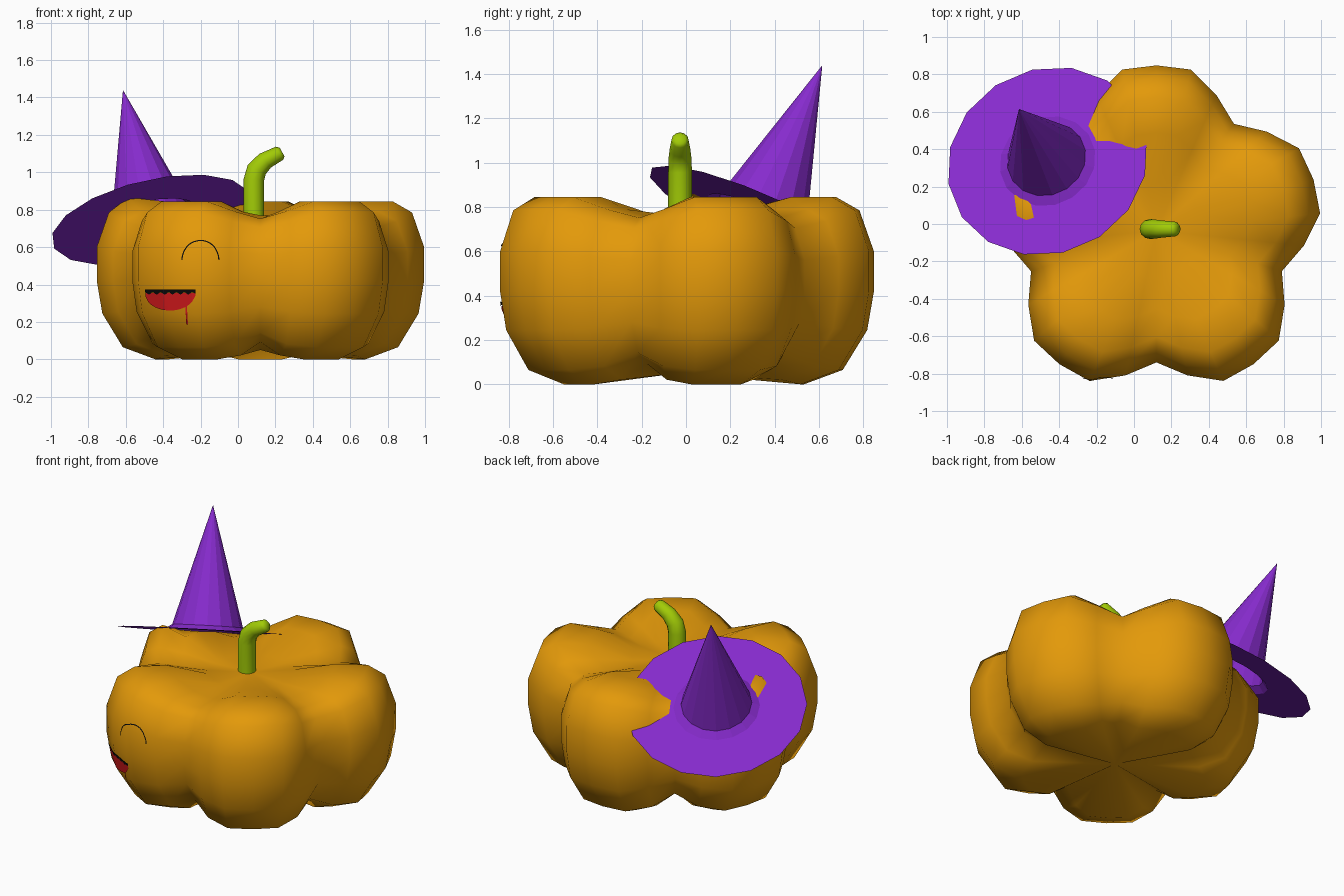
import bpy, bmesh, math
from mathutils import Vector, Matrix
from mathutils.bvhtree import BVHTree

if "Cube" in bpy.data.objects:
    bpy.data.objects.remove(bpy.data.objects["Cube"])


def material(name, rgb):
    m = bpy.data.materials.new(name)
    m.diffuse_color = (*rgb, 1)
    m.use_nodes = True
    m.node_tree.nodes["Principled BSDF"].inputs["Base Color"].default_value = m.diffuse_color
    return m


ORANGE = material("orange", (0.77, 0.32, 0.003))
PURPLE = material("purple", (0.24, 0.024, 0.61))
GREEN = material("green", (0.36, 0.6, 0.002))
RED = material("red", (0.68, 0.01, 0.012))
BLACK = material("black", (0.003, 0.003, 0.003))


def finish(name, bm, mat, smooth=None, recalc=True):
    if recalc:
        bmesh.ops.recalc_face_normals(bm, faces=bm.faces)
    me = bpy.data.meshes.new(name)
    bm.to_mesh(me)
    bm.free()
    me.materials.append(mat)
    ob = bpy.data.objects.new(name, me)
    bpy.context.collection.objects.link(ob)
    if smooth is not None:
        bpy.ops.object.select_all(action='DESELECT')
        ob.select_set(True)
        bpy.context.view_layer.objects.active = ob
        bpy.ops.object.shade_smooth_by_angle(angle=math.radians(smooth))
    return ob


def bridge(bm, a, b, closed=True):
    n = len(a)
    for i in range(n if closed else n - 1):
        j = (i + 1) % n
        bm.faces.new((a[i], a[j], b[j], b[i]))


def fan(bm, ring, centre):
    c = bm.verts.new(centre)
    for i in range(len(ring)):
        bm.faces.new((ring[i], ring[(i + 1) % len(ring)], c))


# Hat placement, also used to press the pumpkin down under the brim
HAT = Vector((-0.462, 0.336, 0.745))
APEX = Vector((-0.615, 0.615, 1.44))
AXIS = Vector((-0.207, 0.392, 0.896)).normalized()

# Pumpkin: five lobes, each given as (angle offset, radius, top and bottom height factor)
CX, CY, MID = 0.12, -0.035, 0.42
LOBE = [(-23.9, 0.792, 0.87, 0.95), (-12, 0.88, 1, 1), (0, 0.883, 1, 1),
        (12, 0.88, 1, 1), (23.9, 0.792, 0.87, 0.95), (36, 0.705, 0.78, 0.78)]
# Rings from the bottom up: (tip radius, height)
RINGS = [(0.565, 0), (0.74, 0.065), (0.85, 0.245), (0.88, 0.42), (0.88, 0.6),
         (0.815, 0.785), (0.71, 0.845), (0.52, 0.845)]


def pumpkin_ring(bm, radius, z):
    ring = []
    for k in range(5):
        for off, r, top, bottom in LOBE:
            a = math.radians(18 + 72 * k + off)
            rr = radius * r / 0.88
            h = top if z > MID else bottom
            p = Vector((CX + rr * math.cos(a), CY + rr * math.sin(a), MID + (z - MID) * h))
            over = (p - HAT).dot(AXIS)
            if -0.65 < p.x < -0.5 and p.y < 0.1 and over > -0.015:
                p.z += 0.02 - over              # one bump pokes through the brim
            elif p.x < -0.2 and over > 0:       # the rest is pressed down by the hat
                p.z -= (over + 0.004) / AXIS.z
            ring.append(bm.verts.new(p))
    return ring


bm = bmesh.new()
rings = [pumpkin_ring(bm, r, z) for r, z in RINGS]
inner = []                                       # round floor of the top dish
for v in rings[-1]:
    d = (v.co - Vector((CX, CY, 0))).to_2d().normalized() * 0.25
    inner.append(bm.verts.new((CX + d.x, CY + d.y, 0.77)))
rings.append(inner)
for a, b in zip(rings, rings[1:]):
    bridge(bm, a, b)
fan(bm, rings[0], (CX, CY, 0.05))
fan(bm, rings[-1], (CX, CY, 0.768))
bmesh.ops.recalc_face_normals(bm, faces=bm.faces)
surface = BVHTree.FromBMesh(bm)
finish("pumpkin", bm, ORANGE, 80)

# Stem: tapered tube that bends to the right, with a rounded tip
bm = bmesh.new()
PATH = [(0.085, 0.72, 0.055, 0), (0.085, 0.96, 0.055, 5), (0.1, 1.015, 0.054, 28),
        (0.145, 1.062, 0.048, 50), (0.222, 1.102, 0.04, 60), (0.236, 1.108, 0.026, 62)]
rings = []
for x, z, r, tilt in PATH:
    t = math.radians(tilt)
    rings.append([bm.verts.new((x + r * math.cos(a) * math.cos(t), -0.027 + 0.97 * r * math.sin(a),
                                z - r * math.cos(a) * math.sin(t)))
                  for a in (math.tau * i / 12 for i in range(12))])
for a, b in zip(rings, rings[1:]):
    bridge(bm, a, b)
bm.faces.new(rings[0])
bm.faces.new(rings[-1])
finish("stem", bm, GREEN, 70)

# Hat: thin open sheet, brim flaring into a pointed cone
bm = bmesh.new()
turn = Vector((0, 0, 1)).rotation_difference(AXIS).to_matrix().to_4x4()
place = Matrix.Translation(HAT) @ turn
rings = []
for r, h in [(0.548, 0), (0.262, 0), (0.215, 0.03)]:
    rings.append([bm.verts.new(place @ Vector((r * math.cos(a), r * math.sin(a), h)))
                  for a in (math.tau * (i + 0.5) / 16 for i in range(16))])
for a, b in zip(rings, rings[1:]):
    bridge(bm, a, b)
fan(bm, rings[-1], APEX)
finish("witch_hat", bm, PURPLE)


# Face details: thin patches laid onto the pumpkin from the front
def decal(name, columns, mat, lift=0.006, rows=5):
    bm = bmesh.new()
    grid = []
    for (x0, z0), (x1, z1) in columns:
        col = []
        for i in range(rows):
            t = i / (rows - 1)
            x, z = x0 + (x1 - x0) * t, z0 + (z1 - z0) * t
            hit, normal, _, _ = surface.ray_cast(Vector((x, -2, z)), Vector((0, 1, 0)))
            col.append(bm.verts.new(hit + normal * lift))
        grid.append(col)
    for a, b in zip(grid, grid[1:]):
        bridge(bm, a, b, closed=False)
    bm.normal_update()
    if sum(f.normal.y for f in bm.faces) > 0:
        bmesh.ops.reverse_faces(bm, faces=bm.faces)
    finish(name, bm, mat, recalc=False)


def spread(a, b, n):
    return [a + (b - a) * i / n for i in range(n + 1)]


decal("mouth", [((x, 0.355), (x, 0.35 - 0.088 * math.sqrt(max(0, 1 - ((x + 0.36) / 0.132) ** 2))))
                for x in spread(-0.491, -0.229, 20)], RED)
decal("upper_lip", [((x, 0.374), (x, 0.354 + 0.006 * math.sin(x * 150)))
                    for x in spread(-0.493, -0.229, 36)], BLACK, 0.008, 3)
decal("drip", [((x, 0.3), (x + 0.006, 0.19)) for x in (-0.28, -0.271)], RED)
decal("eye", [((-0.2 + 0.1 * math.cos(a), 0.53 + 0.107 * math.sin(a)),
               (-0.2 + 0.094 * math.cos(a), 0.53 + 0.101 * math.sin(a)))
              for a in spread(0, math.pi, 24)], BLACK, 0.005, 2)
